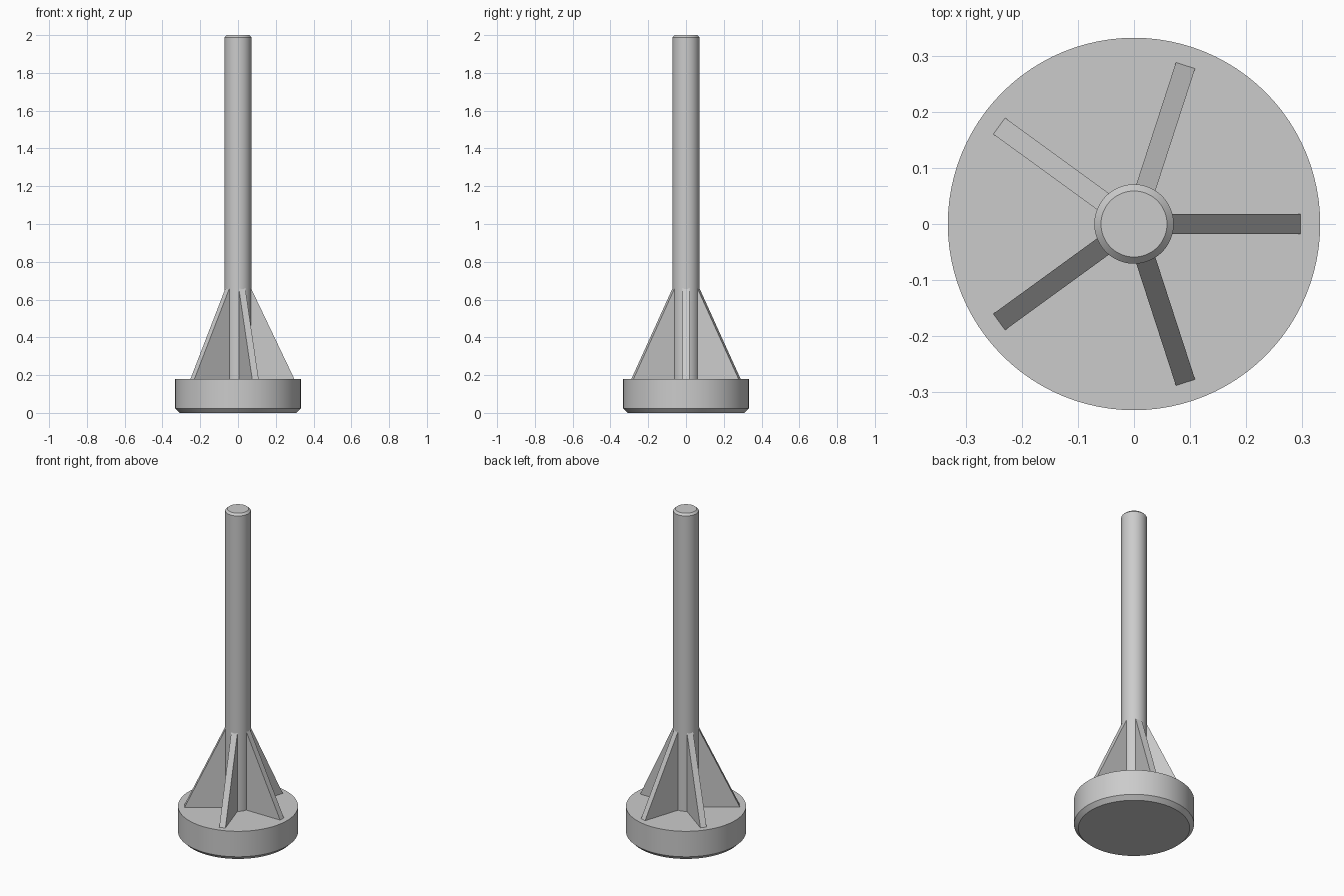
import bpy, bmesh, math
from mathutils import Matrix

cube = bpy.data.objects.get("Cube")
if cube:
    bpy.data.objects.remove(cube, do_unlink=True)

grey = bpy.data.materials.new("plain_grey")
grey.use_nodes = True
colour = (0.6, 0.6, 0.6, 1)
grey.diffuse_color = colour
grey.node_tree.nodes["Principled BSDF"].inputs["Base Color"].default_value = colour


def finish(bm, name, smooth=False):
    bmesh.ops.recalc_face_normals(bm, faces=bm.faces)
    mesh = bpy.data.meshes.new(name)
    bm.to_mesh(mesh)
    bm.free()
    mesh.materials.append(grey)
    obj = bpy.data.objects.new(name, mesh)
    bpy.context.collection.objects.link(obj)
    if smooth:
        bpy.ops.object.select_all(action="DESELECT")
        obj.select_set(True)
        bpy.context.view_layer.objects.active = obj
        bpy.ops.object.shade_smooth_by_angle(angle=math.radians(30))
    return obj


def round_part(name, radius, z0, z1, chamfer, chamfer_z, sides=96):
    """Cylinder with one chamfered rim, at height chamfer_z."""
    bm = bmesh.new()
    bmesh.ops.create_cone(bm, cap_ends=True, segments=sides, radius1=radius,
                          radius2=radius, depth=z1 - z0,
                          matrix=Matrix.Translation((0, 0, (z0 + z1) / 2)))
    rim = [e for e in bm.edges
           if all(abs(v.co.z - chamfer_z) < 1e-4 for v in e.verts)]
    bmesh.ops.bevel(bm, geom=rim, offset=chamfer, segments=1, affect="EDGES")
    return finish(bm, name, smooth=True)


BASE_TOP = 0.18

# Base disc, chamfered underneath, and the rod, chamfered at its tip
round_part("base", 0.333, 0, BASE_TOP, 0.024, 0)
round_part("rod", 0.071, BASE_TOP - 0.01, 2, 0.012, 2)

# Five tapering fins around the rod
FIN_HALF = 0.018
profile = [(0.03, BASE_TOP - 0.01), (0.298, BASE_TOP - 0.01),
           (0.298, BASE_TOP), (0.069, 0.66), (0.03, 0.66)]
for i in range(5):
    bm = bmesh.new()
    face = bm.faces.new([bm.verts.new((r, -FIN_HALF, z)) for r, z in profile])
    side = bmesh.ops.extrude_face_region(bm, geom=[face])
    moved = [g for g in side["geom"] if isinstance(g, bmesh.types.BMVert)]
    bmesh.ops.translate(bm, verts=moved, vec=(0, 2 * FIN_HALF, 0))
    bmesh.ops.rotate(bm, verts=bm.verts, cent=(0, 0, 0),
                     matrix=Matrix.Rotation(i * math.tau / 5, 3, "Z"))
    finish(bm, f"fin_{i + 1}")
